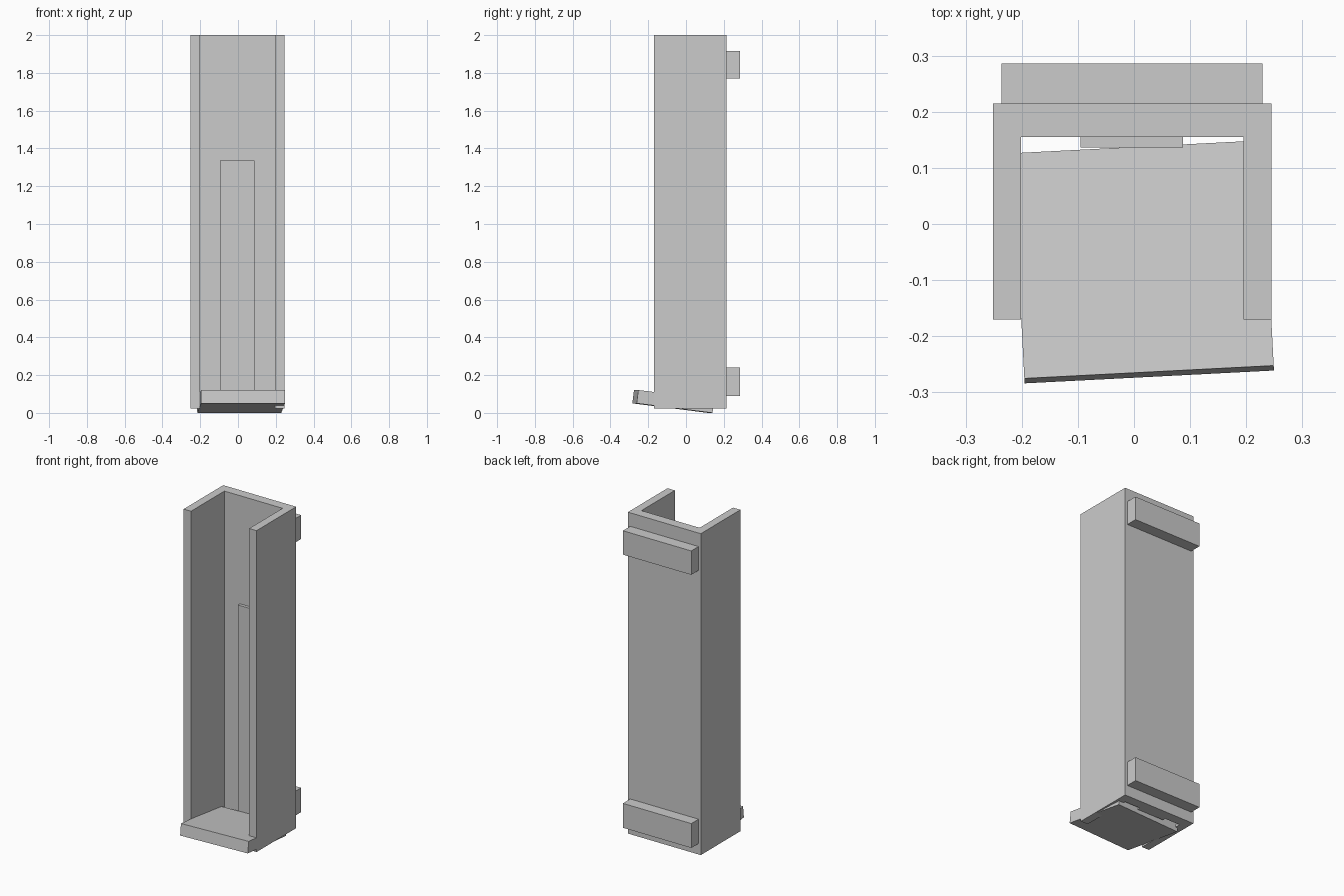
import bpy
import bmesh
import math
from mathutils import Matrix

if "Cube" in bpy.data.objects:
    bpy.data.objects.remove(bpy.data.objects["Cube"])

grey = bpy.data.materials.new("plain grey")
grey.diffuse_color = (0.6, 0.6, 0.6, 1)
grey.use_nodes = True
grey.node_tree.nodes["Principled BSDF"].inputs["Base Color"].default_value = grey.diffuse_color


def finish(name, bm):
    bmesh.ops.recalc_face_normals(bm, faces=bm.faces[:])
    mesh = bpy.data.meshes.new(name)
    bm.to_mesh(mesh)
    bm.free()
    mesh.materials.append(grey)
    ob = bpy.data.objects.new(name, mesh)
    bpy.context.collection.objects.link(ob)
    return ob


def box(name, x, y, z):
    """Box spanning the given (min, max) ranges."""
    bm = bmesh.new()
    bmesh.ops.create_cube(bm, size=1)
    for v in bm.verts:
        for i, (lo, hi) in enumerate((x, y, z)):
            v.co[i] = lo if v.co[i] < 0 else hi
    return finish(name, bm)


# Upright U-shaped channel, open to the front
X0, X1, Y0, Y1 = -0.251, 0.245, -0.17, 0.215
IX0, IX1, IY = -0.201, 0.195, 0.155
profile = [(X0, Y0), (IX0, Y0), (IX0, IY), (IX1, IY),
           (IX1, Y0), (X1, Y0), (X1, Y1), (X0, Y1)]
bm = bmesh.new()
face = bm.faces.new([bm.verts.new((x, y, 0.023)) for x, y in profile])
up = bmesh.ops.extrude_face_region(bm, geom=[face])
bmesh.ops.translate(bm, vec=(0, 0, 1.977),
                    verts=[g for g in up["geom"] if isinstance(g, bmesh.types.BMVert)])
finish("channel", bm)

# Two mounting battens across the back
for name, z in (("lower_batten", (0.09, 0.24)), ("upper_batten", (1.77, 1.917))):
    box(name, (-0.236, 0.229), (Y1, 0.286), z)

# Thin strip on the inside of the back wall
box("inner_strip", (-0.095, 0.087), (0.136, IY), (0.023, 1.335))

# Floor plate, turned slightly and tipped down towards the back
plate = box("floor_plate", (0, 0.445), (0, 0.405), (0, 0.071))
plate.matrix_world = (Matrix.Translation((-0.195, -0.284, 0.0505))
                      @ Matrix.Rotation(math.radians(2.95), 4, 'Z')
                      @ Matrix.Rotation(math.radians(-7.15), 4, 'X'))
